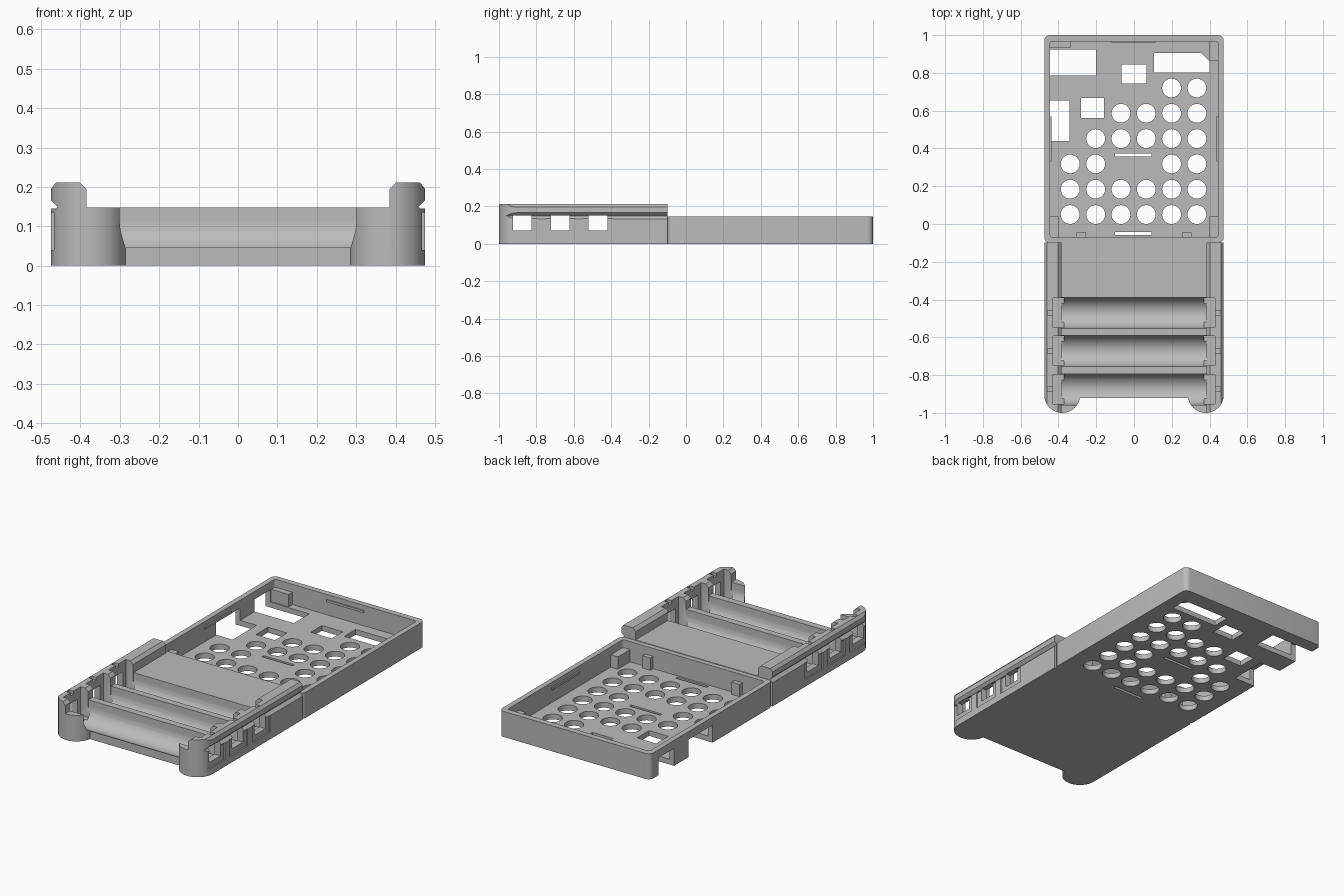
import bpy, bmesh
from math import sin, cos, radians

cube = bpy.data.objects.get("Cube")
if cube:
    bpy.data.objects.remove(cube, do_unlink=True)

grey = bpy.data.materials.new("matte grey plastic")
grey.use_nodes = True
grey.diffuse_color = (0.5, 0.5, 0.5, 1)
grey.node_tree.nodes["Principled BSDF"].inputs["Base Color"].default_value = (0.5, 0.5, 0.5, 1)


def prism(outline, lo, hi, axis="z"):
    """Points of an outline extruded from lo to hi along an axis."""
    place = {"x": lambda a, b, t: (t, a, b),
             "y": lambda a, b, t: (a, t, b),
             "z": lambda a, b, t: (a, b, t)}[axis]
    return [[place(a, b, t) for a, b in outline] for t in (lo, hi)]


def box(x0, x1, y0, y1, z0, z1):
    return prism([(x0, y0), (x1, y0), (x1, y1), (x0, y1)], z0, z1)


def mirrored(parts):
    return parts + [[[(-x, y, z) for x, y, z in ring] for ring in p] for p in parts]


def arc(cx, cy, r, start, end, steps=16):
    angles = [radians(start + (end - start) * i / steps) for i in range(steps + 1)]
    return [(cx + r * cos(a), cy + r * sin(a)) for a in angles]


def rounded(x, y0, y1, r):
    return (arc(x - r, y1 - r, r, 0, 90, 6) + arc(r - x, y1 - r, r, 90, 180, 6)
            + arc(r - x, y0 + r, r, 180, 270, 6) + arc(x - r, y0 + r, r, 270, 360, 6))


def build(name, parts):
    bm = bmesh.new()
    for low, high in parts:
        a = [bm.verts.new(p) for p in low]
        b = [bm.verts.new(p) for p in high]
        bm.faces.new(a)
        bm.faces.new(b[::-1])
        for i in range(len(a)):
            j = (i + 1) % len(a)
            bm.faces.new((a[i], b[i], b[j], a[j]))
    bmesh.ops.recalc_face_normals(bm, faces=bm.faces)
    mesh = bpy.data.meshes.new(name)
    bm.to_mesh(mesh)
    bm.free()
    mesh.materials.append(grey)
    obj = bpy.data.objects.new(name, mesh)
    bpy.context.collection.objects.link(obj)
    return obj


def cut(obj, parts):
    """Subtract a set of separate solids and keep the result."""
    cutter = build("cutter", parts)
    cutter.hide_render = True
    mod = obj.modifiers.new("cut", "BOOLEAN")
    mod.operation, mod.solver, mod.object = "DIFFERENCE", "EXACT", cutter
    bpy.context.view_layer.update()
    deps = bpy.context.evaluated_depsgraph_get()
    mesh = bpy.data.meshes.new_from_object(obj.evaluated_get(deps))
    obj.modifiers.clear()
    obj.data = mesh
    mesh.materials.clear()
    mesh.materials.append(grey)
    bpy.data.objects.remove(cutter, do_unlink=True)


def smooth(obj):
    bpy.ops.object.select_all(action="DESELECT")
    obj.select_set(True)
    bpy.context.view_layer.objects.active = obj
    bpy.ops.object.shade_smooth_by_angle(angle=radians(30))


# Holder block with round front posts
footprint = ([(0.475, -0.098), (-0.475, -0.098)]
             + arc(-0.38, -0.905, 0.095, 180, 351, 28)
             + arc(0.38, -0.905, 0.095, 189, 360, 28))
holder = build("cell_holder", [prism(footprint, 0, 0.212)])
cut(holder, [box(-0.385, 0.385, -1.1, 0, 0.148, 0.3)])

# Three round-bottomed cell grooves
centres = (-0.875, -0.672, -0.47)
cut(holder, [prism([(c + 0.082, 0.25), (c - 0.082, 0.25)]
                   + arc(c, 0.115, 0.082, 180, 360, 32), -0.385, 0.385, "x")
             for c in centres])

# Rail bevels and the side guide notch
cut(holder, mirrored([
    prism([(0.455, 0.22), (0.5, 0.22), (0.5, 0.165)], -1.1, 0, "y"),
    prism([(0.38, 0.19), (0.38, 0.22), (0.41, 0.22)], -1.1, 0, "y"),
    prism([(0.458, 0.15), (0.5, 0.19), (0.5, 0.11)], -1.1, 0, "y")]))

# Contact pockets, outer recesses and windows
cut(holder, mirrored([box(0.37, 0.43, c - 0.078, c + 0.078, 0.05, 0.3) for c in centres]))
cut(holder, mirrored([box(0.467, 0.5, c - 0.08, c + 0.08, 0.04, 0.135) for c in centres]))
cut(holder, mirrored([box(0.4, 0.5, c - 0.05, c + 0.05, 0.07, 0.152) for c in centres]))
cut(holder, mirrored([box(0.42, 0.458, c - 0.013, c + 0.013, 0.195, 0.3) for c in centres]))
smooth(holder)

# Open tray
tray = build("tray", [prism(rounded(0.475, -0.1, 1, 0.03), 0, 0.145)])
cut(tray, [prism(rounded(0.445, -0.07, 0.967, 0.015), 0.03, 0.3)])

# Vent holes: columns used in each row, front to back
columns = (-0.338, -0.203, -0.069, 0.065, 0.199, 0.333)
rows = ("012345", "012345", "0145", "12345", "2345", "45")
cut(tray, [prism(arc(columns[int(k)], 0.05 + 0.134 * i, 0.05, 0, 345, 23), -0.1, 0.1)
           for i, row in enumerate(rows) for k in row])

# Floor ports and slots, two of them opening through the side wall
cut(tray, [box(-0.5, -0.2, 0.785, 0.925, -0.1, 0.1),
           box(-0.5, -0.342, 0.44, 0.655, -0.1, 0.1),
           box(0.105, 0.4, 0.803, 0.905, -0.1, 0.1),
           box(-0.065, 0.067, 0.745, 0.845, -0.1, 0.1),
           box(-0.28, -0.16, 0.56, 0.668, -0.1, 0.1),
           box(-0.1, 0.093, 0.357, 0.373, -0.1, 0.1),
           box(-0.1, 0.093, -0.058, -0.042, -0.1, 0.1)])
smooth(tray)

# Corner blocks, locating tabs and snap ridges inside the tray
build("corner_blocks", mirrored([box(0.4, 0.45, -0.075, 0.04, 0.025, 0.1),
                                 box(0.255, 0.305, -0.075, -0.045, 0.025, 0.1)])
      + [box(-0.45, -0.335, 0.933, 0.97, 0.025, 0.1),
         box(0.4, 0.45, 0.865, 0.97, 0.025, 0.1)])
build("port_gusset", [prism([(0.355, 0.907), (0.402, 0.86), (0.402, 0.907)], 0.005, 0.03)])
build("snap_ridges", mirrored([box(0.437, 0.45, 0.33, 0.57, 0.105, 0.118)])
      + [box(-0.12, 0.115, 0.96, 0.97, 0.105, 0.118)])
